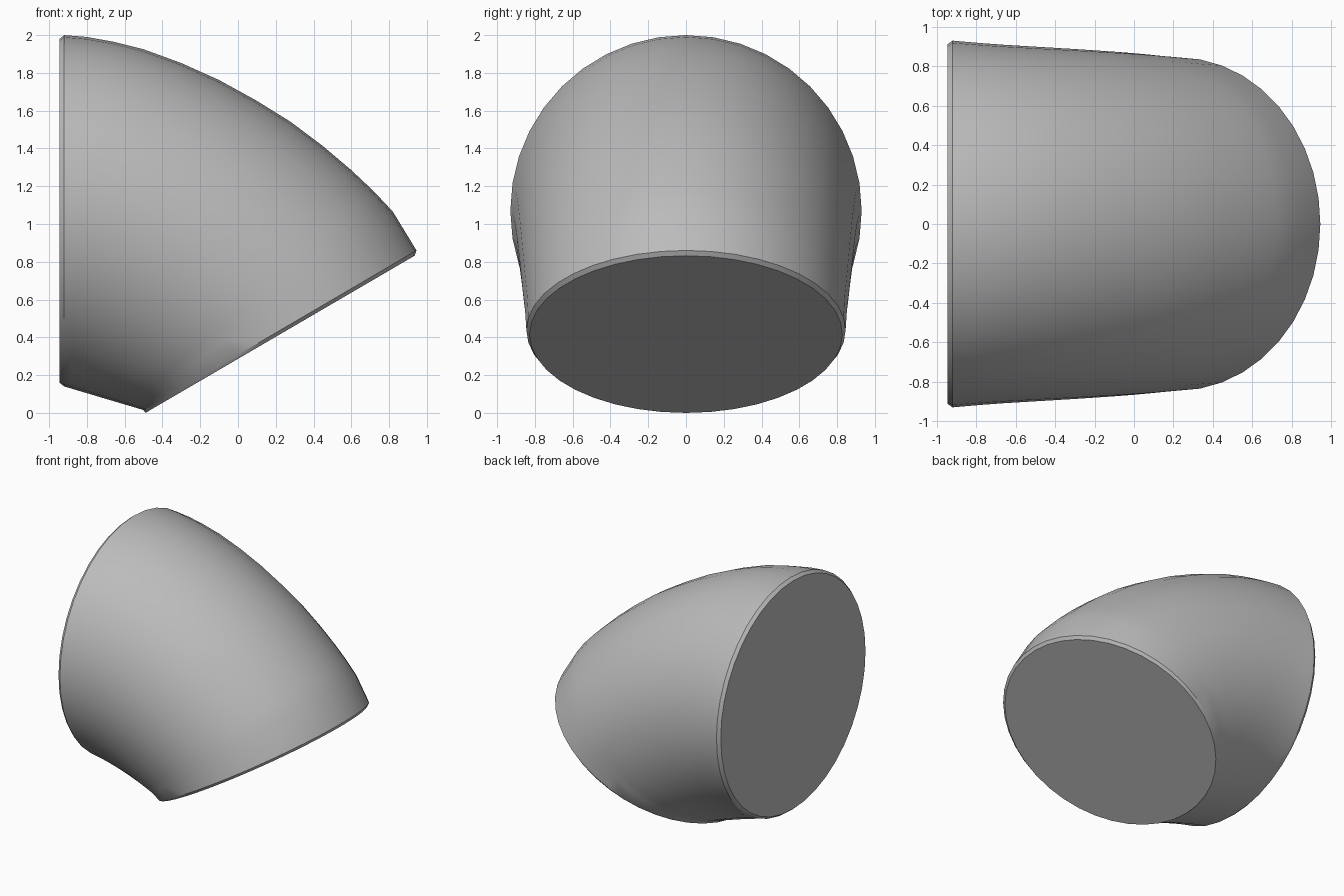
import bpy
import bmesh
import math
from mathutils import Vector

cube = bpy.data.objects.get("Cube")
if cube:
    bpy.data.objects.remove(cube, do_unlink=True)

SIDES = 40

# One flat grey for the whole part
grey = bpy.data.materials.new("plain grey")
grey.use_nodes = True
colour = (0.5, 0.5, 0.5, 1)
grey.diffuse_color = colour
grey.node_tree.nodes["Principled BSDF"].inputs["Base Color"].default_value = colour


def add_ring(bm, top, bottom, width):
    """Ellipse spanning top to bottom in the xz plane, with a half width along y."""
    top, bottom = Vector((top[0], 0, top[1])), Vector((bottom[0], 0, bottom[1]))
    centre, radius = (top + bottom) / 2, (top - bottom) / 2
    side = Vector((0, width, 0))
    ring = []
    for i in range(SIDES):
        a = math.tau * i / SIDES
        ring.append(bm.verts.new(centre + radius * math.cos(a) + side * math.sin(a)))
    return ring


# Outer curve of the elbow; the inner side is a straight line
outer = [(-0.92, 2.0), (-0.8, 1.99), (-0.66, 1.965), (-0.5, 1.925), (-0.3, 1.852),
         (-0.1, 1.762), (0.1, 1.652), (0.28, 1.54), (0.45, 1.412), (0.6, 1.285),
         (0.72, 1.172), (0.82, 1.065), (0.945, 0.86)]
inner_start, inner_end = Vector((-0.92, 0.14)), Vector((-0.5, 0.015))

bm = bmesh.new()

# Upright end with its small rim, the swept body, then the tilted end with its rim
rings = [add_ring(bm, (-0.945, 1.98), (-0.945, 0.16), 0.912)]
for i, point in enumerate(outer):
    t = i / (len(outer) - 1)
    rings.append(add_ring(bm, point, inner_start.lerp(inner_end, t), 0.93 - 0.085 * t))
rings.append(add_ring(bm, (0.935, 0.832), (-0.49, 0.0), 0.828))

for a, b in zip(rings, rings[1:]):
    for i in range(SIDES):
        j = (i + 1) % SIDES
        bm.faces.new((a[i], a[j], b[j], b[i]))
bm.faces.new(rings[0])
bm.faces.new(rings[-1])
bmesh.ops.recalc_face_normals(bm, faces=bm.faces)

mesh = bpy.data.meshes.new("elbow_body")
bm.to_mesh(mesh)
bm.free()
mesh.materials.append(grey)
body = bpy.data.objects.new("elbow_body", mesh)
bpy.context.collection.objects.link(body)

# Smooth sides, crisp rims
bpy.ops.object.select_all(action='DESELECT')
body.select_set(True)
bpy.context.view_layer.objects.active = body
bpy.ops.object.shade_smooth_by_angle(angle=math.radians(30))
